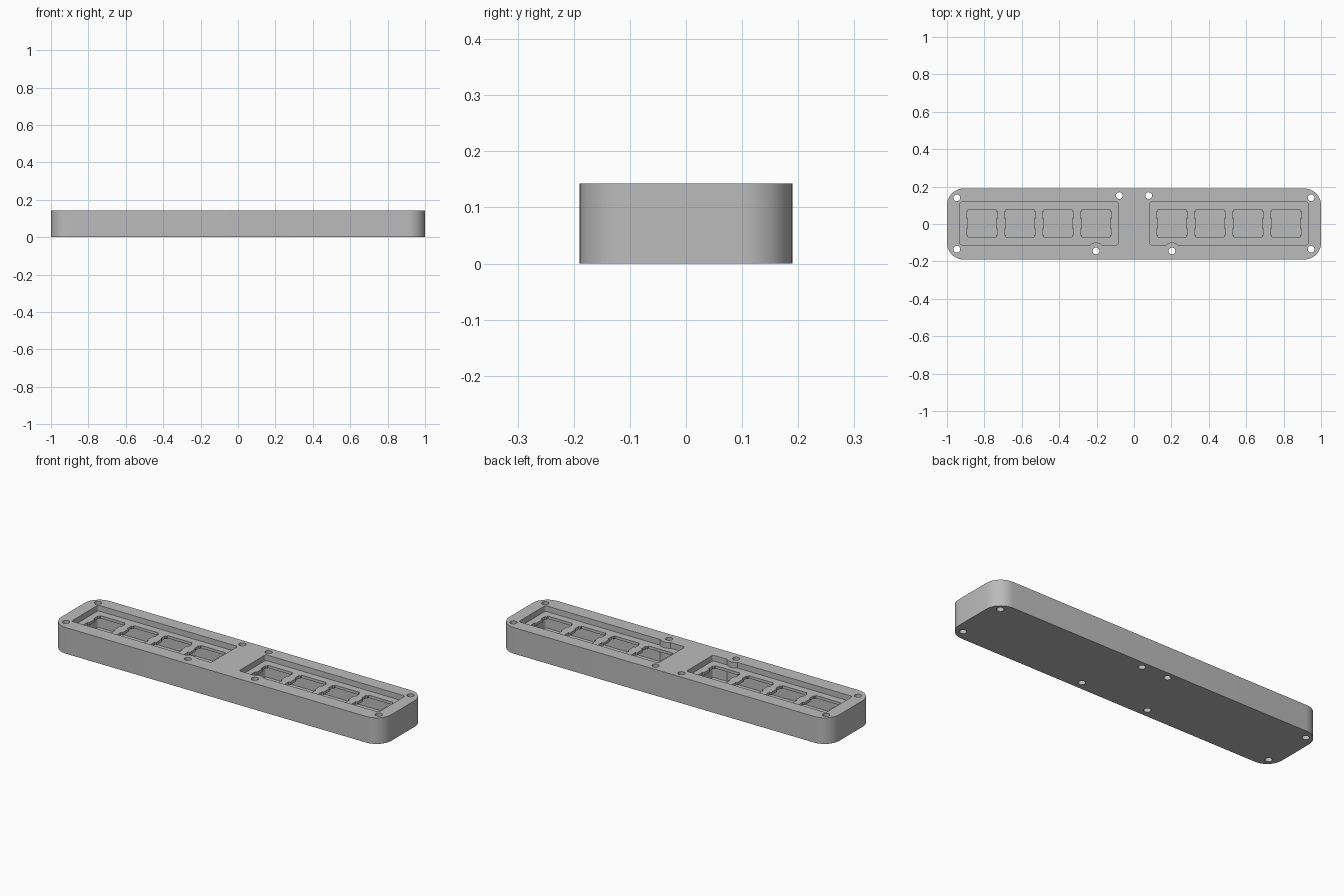
import bpy
import bmesh
from math import cos, sin, pi, radians, asin

old = bpy.data.objects.get("Cube")
if old:
    bpy.data.objects.remove(old, do_unlink=True)

grey = bpy.data.materials.new("plain_grey")
grey.use_nodes = True
colour = (0.5, 0.5, 0.5, 1)
grey.diffuse_color = colour
grey.node_tree.nodes["Principled BSDF"].inputs["Base Color"].default_value = colour

PITCH = 0.203          # distance between key centres
MID_Y = 0.003          # centre line of the keys
WINDOW_X = 2.5 * PITCH
FLOOR, SHELL_TOP, PLATE_TOP, TOP = 0.022, 0.097, 0.112, 0.143


def arc(cx, cy, r, start, end, n):
    return [(cx + r * cos(start + (end - start) * i / n),
             cy + r * sin(start + (end - start) * i / n)) for i in range(n + 1)]


def rounded(cx, cy, hx, hy, r, n=6, bump=None):
    """Rounded rectangle, with an optional round boss biting into its lower edge."""
    pts = []
    for k, (sx, sy) in enumerate([(1, 1), (-1, 1), (-1, -1), (1, -1)]):
        pts += arc(cx + sx * (hx - r), cy + sy * (hy - r), r,
                   k * pi / 2, (k + 1) * pi / 2, n)
        if bump and k == 2:
            bx, by, br = bump
            a = asin((cy - hy - by) / br)
            pts += arc(bx, by, br, pi - a, a, 12)
    return pts


def key_hole(cx):
    """Square switch opening with two clip notches on each side."""
    half, wide, steps = 0.0745, 0.083, (0.063, 0.026)
    side = [(half, -half)]
    for lo, hi in ((-steps[0], -steps[1]), (steps[1], steps[0])):
        side += [(half, lo), (wide, lo), (wide, hi), (half, hi)]
    side.append((half, half))
    return [(cx + s * x, MID_Y + s * y) for s in (1, -1) for x, y in side]


def prism(name, loops, z0, z1):
    """Extrude one or more separate outlines into a single mesh."""
    bm = bmesh.new()
    for loop in loops:
        low = [bm.verts.new((x, y, z0)) for x, y in loop]
        high = [bm.verts.new((x, y, z1)) for x, y in loop]
        bm.faces.new(low[::-1])
        bm.faces.new(high)
        for i in range(len(loop)):
            j = (i + 1) % len(loop)
            bm.faces.new((low[i], low[j], high[j], high[i]))
    bmesh.ops.recalc_face_normals(bm, faces=bm.faces)
    mesh = bpy.data.meshes.new(name)
    bm.to_mesh(mesh)
    bm.free()
    mesh.materials.append(grey)
    obj = bpy.data.objects.new(name, mesh)
    bpy.context.collection.objects.link(obj)
    return obj


def layer(name, z0, z1, cuts):
    """Slab with the case outline, minus cutters given as (loops, bottom, top)."""
    slab = prism(name, [rounded(0, 0, 1, 0.19, 0.09, 10)], z0, z1)
    bpy.ops.object.select_all(action='DESELECT')
    slab.select_set(True)
    bpy.context.view_layer.objects.active = slab
    for loops, low, high in cuts:
        cutter = prism("cutter", loops, low, high)
        cutter.hide_render = True
        mod = slab.modifiers.new("cut", 'BOOLEAN')
        mod.operation = 'DIFFERENCE'
        mod.solver = 'EXACT'
        mod.object = cutter
        bpy.ops.object.modifier_apply(modifier=mod.name)
        bpy.data.objects.remove(cutter, do_unlink=True)
    bpy.ops.object.shade_smooth_by_angle(angle=radians(30))


# Outlines shared by the layers
screws = [arc(s * x, y, 0.018, 0, 2 * pi * 23 / 24, 23) for s in (1, -1)
          for x, y in ((0.947, 0.14), (0.947, -0.135), (0.079, 0.152), (0.203, -0.144))]
windows = [rounded(s * WINDOW_X, MID_Y, 0.423, 0.115, 0.012,
                   bump=(s * PITCH, -0.144, 0.045)) for s in (1, -1)]
keys = [key_hole(s * i * PITCH) for s in (1, -1) for i in range(1, 5)]

# Hollow lower shell with a closed floor
layer("bottom_shell", 0, SHELL_TOP,
      [(windows, FLOOR, TOP), (screws, -0.1, 0.3)])
# Thin plate that holds the switches
layer("switch_plate", SHELL_TOP, PLATE_TOP, [(keys + screws, -0.1, 0.3)])
# Upper frame with two key windows
layer("top_frame", PLATE_TOP, TOP, [(windows + screws, -0.1, 0.3)])
